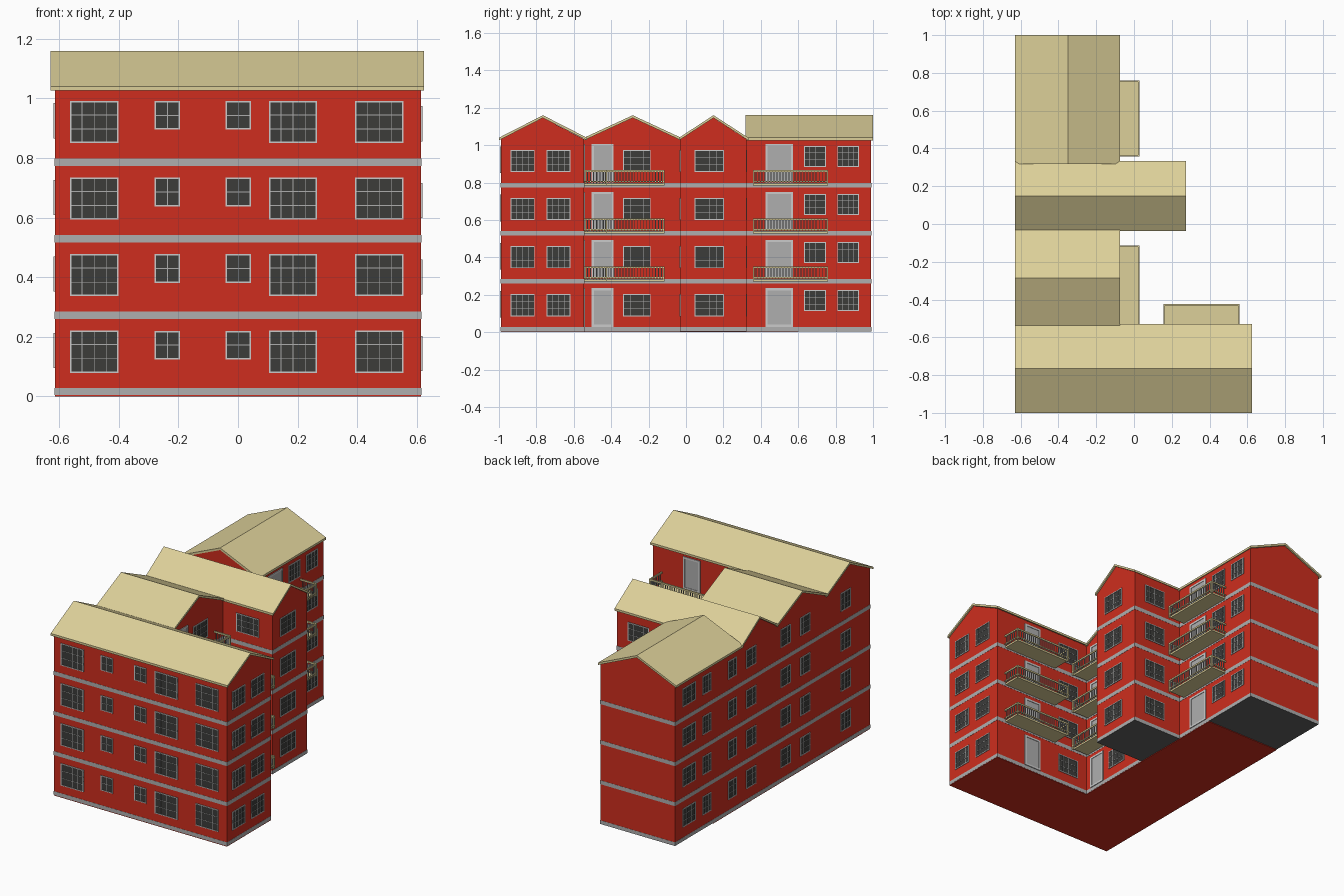
import bpy, bmesh

if "Cube" in bpy.data.objects:
    bpy.data.objects.remove(bpy.data.objects["Cube"])

STEP = 0.257          # storey height
FLOORS = range(4)


def material(name, rgb):
    m = bpy.data.materials.new(name)
    m.diffuse_color = (*rgb, 1)
    m.use_nodes = True
    m.node_tree.nodes["Principled BSDF"].inputs["Base Color"].default_value = m.diffuse_color
    return m


RED = material("red_render", (0.62, 0.027, 0.013))
TAN = material("tan_roof", (0.72, 0.63, 0.32))
GREY = material("grey_band", (0.43, 0.43, 0.43))
PALE = material("pale_frame", (0.65, 0.66, 0.64))
DARK = material("dark_glass", (0.045, 0.045, 0.042))
BASE = material("dark_base", (0.12, 0.12, 0.12))


class Part:
    """Collects boxes and prisms into one named object."""

    def __init__(self, name, mat):
        self.name, self.mat, self.bm = name, mat, bmesh.new()

    def box(self, x0, x1, y0, y1, z0, z1):
        self.prism([(x0, y0), (x1, y0), (x1, y1), (x0, y1)], "z", z0, z1)

    def prism(self, pts, axis, a, b):
        put = {"x": lambda p, t: (t, p[0], p[1]),
               "y": lambda p, t: (p[0], t, p[1]),
               "z": lambda p, t: (p[0], p[1], t)}[axis]
        ends = [[self.bm.verts.new(put(p, t)) for p in pts] for t in (a, b)]
        for ring in ends:
            self.bm.faces.new(ring)
        n = len(pts)
        for i in range(n):
            j = (i + 1) % n
            self.bm.faces.new((ends[0][i], ends[0][j], ends[1][j], ends[1][i]))

    def on_wall(self, wall, u0, u1, z0, z1, depth):
        """Box standing out from a wall given as (axis, position, direction)."""
        axis, pos, d = wall
        a, b = sorted((pos - 0.002 * d, pos + depth * d))
        if axis == "x":
            self.box(a, b, u0, u1, z0, z1)
        else:
            self.box(u0, u1, a, b, z0, z1)

    def finish(self):
        bmesh.ops.recalc_face_normals(self.bm, faces=self.bm.faces)
        me = bpy.data.meshes.new(self.name)
        self.bm.to_mesh(me)
        self.bm.free()
        me.materials.append(self.mat)
        bpy.context.collection.objects.link(bpy.data.objects.new(self.name, me))


# Wings: gable axis, ridge length, gable width, ridge position, roof width
WINGS = {
    "front_wing": ("x", -0.615, 0.615, -0.99, -0.545, -0.765, -1.0, -0.53),
    "link_wing": ("x", -0.615, -0.085, -0.545, -0.03, -0.285, -0.545, -0.027),
    "middle_wing": ("x", -0.615, 0.265, -0.03, 0.323, 0.147, -0.037, 0.333),
    "back_wing": ("y", 0.323, 0.99, -0.615, -0.085, -0.35, -0.63, -0.075),
}
bands = Part("floor_bands", GREY)
for name, (axis, a, b, u0, u1, ur, r0, r1) in WINGS.items():
    # gabled wall block
    walls = Part(name + "_walls", RED)
    walls.prism([(u0, 0.028), (u1, 0.028), (u1, 1.032), (ur, 1.146), (u0, 1.032)], axis, a, b)
    walls.finish()
    # folded roof sheet
    roof = Part(name + "_roof", TAN)
    ra, rb = (a - 0.015, b + 0.01) if axis == "x" else (a - 0.005, b + 0.01)
    t = 0.014
    roof.prism([(r0, 1.026), (ur, 1.146), (r1, 1.026),
                (r1, 1.026 + t), (ur, 1.146 + t), (r0, 1.026 + t)], axis, ra, rb)
    roof.finish()
    # dark footing and grey bands at each floor
    foot = Part(name + "_footing", BASE)
    e = 0.001
    x0, x1, y0, y1 = (a, b, u0, u1) if axis == "x" else (u0, u1, a, b)
    foot.box(x0, x1, y0, y1, 0.004, 0.028)
    foot.finish()
    for k in FLOORS:
        zb = 0.003 + STEP * k
        bands.box(x0 - e, x1 + e, y0 - e, y1 + e, zb + (0.002 if k == 0 else 0), zb + 0.025)
bands.finish()

# Red underside plate
plate = Part("base_plate", RED)
plate.box(-0.615, 0.615, -0.99, -0.545, 0, 0.004)
plate.box(-0.615, -0.085, -0.545, 0.6, 0, 0.004)
plate.finish()

frames = Part("window_frames", PALE)
bars = Part("window_bars", GREY)
glass = Part("window_glass", DARK)
doors = Part("doors", GREY)
door_frames = Part("door_frames", PALE)


def border(part, wall, u0, u1, z0, z1, w, depth):
    part.on_wall(wall, u0, u0 + w, z0, z1, depth)
    part.on_wall(wall, u1 - w, u1, z0, z1, depth)
    part.on_wall(wall, u0 + w, u1 - w, z1 - w, z1, depth)
    part.on_wall(wall, u0 + w, u1 - w, z0, z0 + w, depth)


def windows(wall, centre, width, z0, height, cols, rows):
    u0, u1 = centre - width / 2, centre + width / 2
    for k in FLOORS:
        a, b = z0 + STEP * k, z0 + STEP * k + height
        glass.on_wall(wall, u0, u1, a, b, 0.001)
        border(frames, wall, u0, u1, a, b, 0.005, 0.004)
        for i in range(1, cols):
            u = u0 + width * i / cols
            bars_dark.on_wall(wall, u - 0.0012, u + 0.0012, a, b, 0.002)
        for i in range(1, rows):
            z = a + height * i / rows
            bars_dark.on_wall(wall, u0, u1, z - 0.0012, z + 0.0012, 0.0025)


def door_column(wall, u0, u1):
    for k in FLOORS:
        a, b = 0.029 + STEP * k, 0.236 + STEP * k
        doors.on_wall(wall, u0, u1, a, b, 0.002)
        border(door_frames, wall, u0, u1, a, b, 0.012, 0.005)


bars_dark = bars
FRONT = ("y", -0.99, -1)
LEFT = ("x", -0.615, -1)
COURT = ("y", -0.545, 1)
INNER = ("x", -0.085, 1)

# Front wall
for c in (-0.483, 0.185, 0.474):
    windows(FRONT, c, 0.162, 0.079, 0.142, 4, 3)
for c in (-0.237, 0.001):
    windows(FRONT, c, 0.086, 0.124, 0.096, 2, 2)
# Right-hand walls of each wing
for c in (-0.873, -0.681):
    windows(("x", 0.615, 1), c, 0.128, 0.085, 0.118, 4, 3)
windows(INNER, -0.262, 0.147, 0.085, 0.118, 4, 3)
windows(("x", 0.265, 1), 0.125, 0.158, 0.085, 0.118, 4, 3)
for c in (0.69, 0.867):
    windows(INNER, c, 0.116, 0.113, 0.112, 4, 3)
door_column(INNER, -0.505, -0.388)
door_column(INNER, 0.425, 0.573)
# Courtyard walls facing front and back
door_column(COURT, 0.28, 0.4)
windows(COURT, 0.06, 0.15, 0.085, 0.118, 4, 3)
windows(("y", -0.03, -1), 0.09, 0.16, 0.085, 0.118, 4, 3)
windows(("y", 0.323, 1), 0.11, 0.15, 0.085, 0.118, 4, 3)
# Left wall
for c, w in ((0.85, 0.13), (0.67, 0.085), (0.41, 0.085), (0.22, 0.1),
             (-0.13, 0.1), (-0.33, 0.1), (-0.74, 0.1)):
    windows(LEFT, c, w, 0.095, 0.118, 3, 3)
for p in (frames, bars, glass, doors, door_frames):
    p.finish()

# Balconies: slab, rails and balusters on three sides
slabs = Part("balcony_slabs", TAN)
rails = Part("balcony_rails", TAN)
balusters = Part("balcony_balusters", GREY)


def balcony(wall, u0, u1, reach, z):
    axis, pos, d = wall
    t = 0.008

    def put(part, ua, ub, va, vb, za, zb):
        lo, hi = sorted((pos + d * va, pos + d * vb))
        args = (lo, hi, ua, ub) if axis == "x" else (ua, ub, lo, hi)
        part.box(*args, za, zb)

    put(slabs, u0 + 0.008, u1 - 0.008, -0.002, reach - 0.008, z, z + 0.012)
    for za, zb in ((z + 0.018, z + 0.025), (z + 0.072, z + 0.082)):
        put(rails, u0, u1, reach - t, reach, za, zb)
        put(rails, u0, u0 + t, 0, reach - t, za, zb)
        put(rails, u1 - t, u1, 0, reach - t, za, zb)
    for u in (u0, u1 - t):
        put(rails, u, u + t, reach - t, reach, z, z + 0.076)
    n = round((u1 - u0) / 0.016)
    for i in range(1, n):
        u = u0 + (u1 - u0) * i / n
        put(balusters, u - 0.002, u + 0.002, reach - 0.006, reach - 0.002, z + 0.01, z + 0.074)
    for i in range(1, 7):
        v = reach * i / 7
        for u in (u0 + 0.002, u1 - 0.006):
            put(balusters, u, u + 0.004, v - 0.002, v + 0.002, z + 0.01, z + 0.074)


for k in range(3):
    z = 0.27 + STEP * k
    balcony(INNER, -0.543, -0.115, 0.115, z)
    balcony(INNER, 0.358, 0.76, 0.115, z)
    balcony(COURT, 0.155, 0.558, 0.122, z)
for p in (slabs, rails, balusters):
    p.finish()
